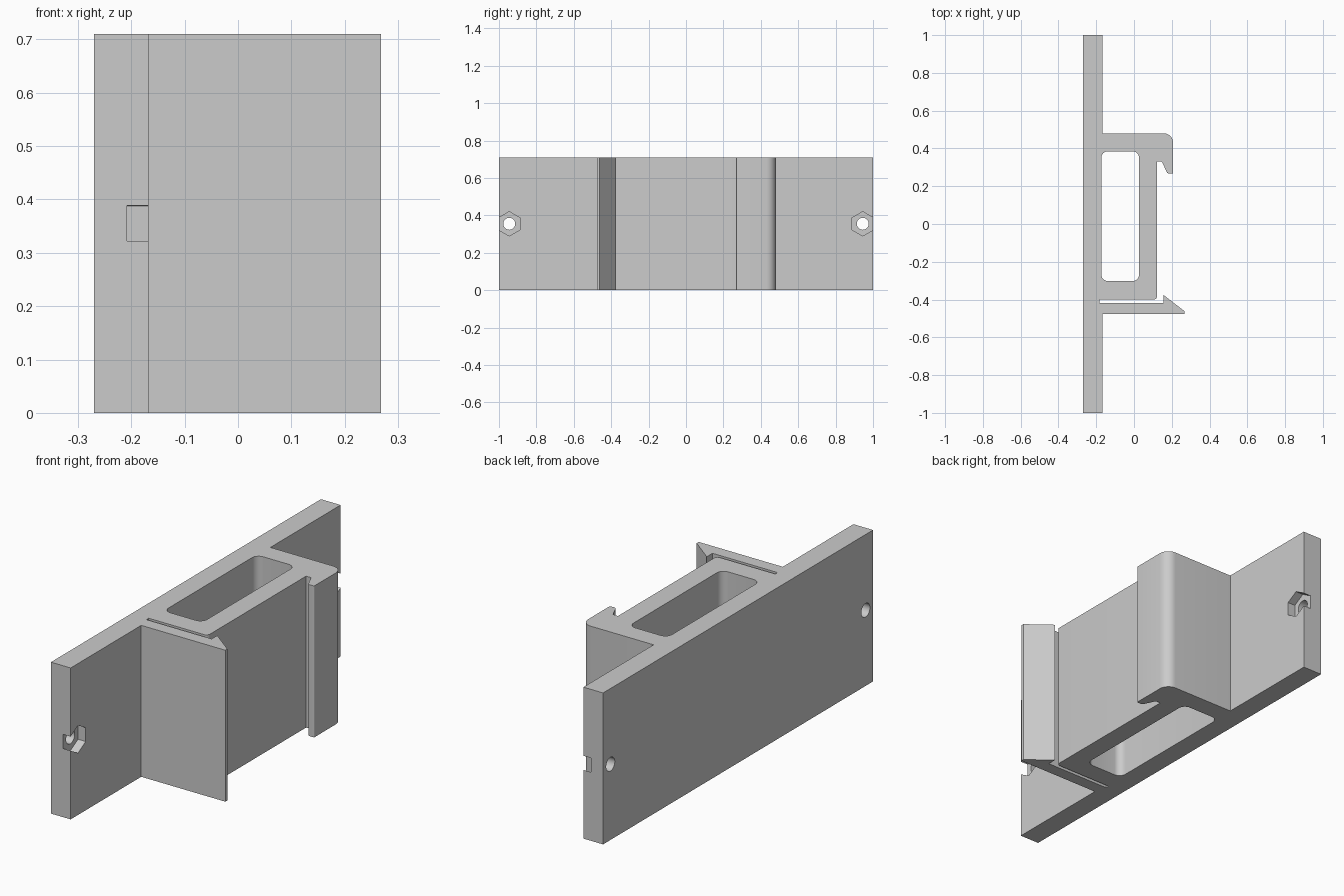
import bpy, bmesh, math
from mathutils import Vector, Matrix

HEIGHT = 0.71
cube = bpy.data.objects.get("Cube")
if cube:
    bpy.data.objects.remove(cube, do_unlink=True)

grey = bpy.data.materials.new("plain grey")
grey.use_nodes = True
COLOUR = (0.6, 0.6, 0.6, 1)
grey.diffuse_color = COLOUR
grey.node_tree.nodes["Principled BSDF"].inputs["Base Color"].default_value = COLOUR


def rounded(corners, steps=8):
    """Turn (x, y, radius) corners into an outline with arc fillets."""
    points = []
    for i, (x, y, r) in enumerate(corners):
        p = Vector((x, y))
        if not r:
            points.append(p)
            continue
        a = (Vector(corners[i - 1][:2]) - p).normalized()
        b = (Vector(corners[(i + 1) % len(corners)][:2]) - p).normalized()
        half = a.angle(b) / 2
        centre = p + (a + b).normalized() * r / math.sin(half)
        start = p + a * r / math.tan(half) - centre
        end = p + b * r / math.tan(half) - centre
        turn = start.angle_signed(end)
        for k in range(steps + 1):
            points.append(centre + Matrix.Rotation(-turn * k / steps, 2) @ start)
    return points


def prism(name, outline, z0, z1):
    """Extrude a flat outline upwards into a closed solid."""
    bm = bmesh.new()
    base = bm.faces.new([bm.verts.new((p[0], p[1], z0)) for p in outline])
    top = bmesh.ops.extrude_face_region(bm, geom=[base])["geom"]
    bmesh.ops.translate(bm, vec=(0, 0, z1 - z0),
                        verts=[v for v in top if isinstance(v, bmesh.types.BMVert)])
    bmesh.ops.recalc_face_normals(bm, faces=bm.faces)
    mesh = bpy.data.meshes.new(name)
    bm.to_mesh(mesh)
    bm.free()
    mesh.materials.append(grey)
    obj = bpy.data.objects.new(name, mesh)
    bpy.context.collection.objects.link(obj)
    return obj


def bore(name, sides, radius, x0, x1, y):
    """Cutter along x at mid height, with a corner pointing up."""
    ring = [(radius * math.cos(math.tau * k / sides), radius * math.sin(math.tau * k / sides))
            for k in range(sides)]
    obj = prism(name, ring, x0, x1)
    obj.data.transform(Matrix.Translation((0, y, HEIGHT / 2)) @ Matrix.Rotation(math.pi / 2, 4, "Y"))
    return obj


# Back plate, hollow block, hook and snap arm share one extruded profile
profile = [
    (-0.27, -1, 0), (-0.168, -1, 0), (-0.168, -0.477, 0),
    (0.268, -0.477, 0), (0.268, -0.462, 0), (0.155, -0.375, 0), (0.155, -0.417, 0),
    (-0.183, -0.417, 0), (-0.183, -0.4, 0), (0.122, -0.4, 0.018),
    (0.122, 0.33, 0), (0.148, 0.33, 0.008), (0.176, 0.268, 0.014), (0.207, 0.268, 0.004),
    (0.207, 0.48, 0.05), (-0.168, 0.48, 0), (-0.168, 1, 0), (-0.27, 1, 0),
]
bracket = prism("mounting_bracket", rounded(profile), 0, HEIGHT)

# Rounded channel, screw holes and hexagonal nut pockets
channel = [(-0.173, -0.302, 0.035), (0.027, -0.302, 0.035),
           (0.027, 0.385, 0.035), (-0.173, 0.385, 0.035)]
cutters = [prism("channel_cutter", rounded(channel), -0.1, HEIGHT + 0.1)]
for side in (-1, 1):
    cutters.append(bore("nut_pocket_cutter", 6, 0.065, -0.208, -0.1, side * 0.945))
    cutters.append(bore("screw_hole_cutter", 32, 0.032, -0.4, -0.1, side * 0.945))

bpy.ops.object.select_all(action="DESELECT")
bracket.select_set(True)
bpy.context.view_layer.objects.active = bracket
for cutter in cutters:
    cutter.hide_render = True
    cut = bracket.modifiers.new("cut", "BOOLEAN")
    cut.operation = "DIFFERENCE"
    cut.solver = "EXACT"
    cut.object = cutter
    bpy.ops.object.modifier_apply(modifier=cut.name)
    bpy.data.objects.remove(cutter, do_unlink=True)

bpy.ops.object.shade_smooth_by_angle(angle=math.radians(30))
